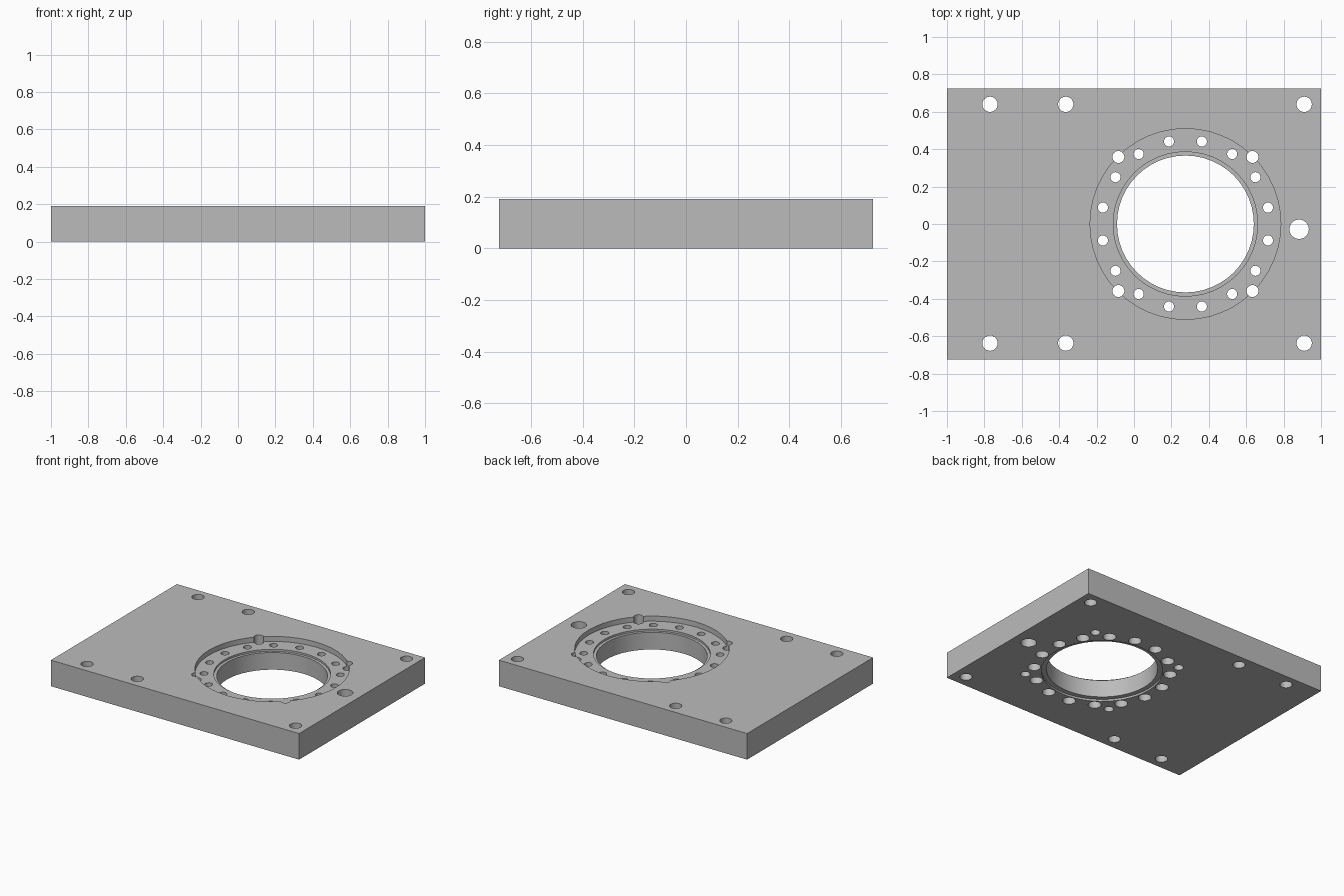
import bpy
import math

TOP = 0.19
FLOOR = 0.153          # floor of the top recess
CX = 0.275             # centre of the main bore

cube = bpy.data.objects.get("Cube")
if cube:
    bpy.data.objects.remove(cube, do_unlink=True)

grey = bpy.data.materials.new("plain grey")
grey.use_nodes = True
colour = (0.5, 0.5, 0.5, 1)
grey.diffuse_color = colour
grey.node_tree.nodes["Principled BSDF"].inputs["Base Color"].default_value = colour

# Rectangular base plate
bpy.ops.mesh.primitive_cube_add(size=1, location=(0, 0, TOP / 2))
plate = bpy.context.object
plate.name = "mounting_plate"
plate.scale = (2, 1.45, TOP)
bpy.ops.object.transform_apply(location=True, rotation=False, scale=True)
plate.data.materials.append(grey)


def drill(x, y, radius, low=-0.1, high=TOP + 0.1, sides=24):
    """Cut a round hole between two heights."""
    bpy.ops.mesh.primitive_cylinder_add(
        vertices=sides, radius=radius, depth=high - low,
        location=(x, y, (low + high) / 2))
    cutter = bpy.context.object
    cutter.name = "hole_cutter"
    cutter.hide_render = True
    cutter.data.materials.append(grey)
    mod = plate.modifiers.new("hole", 'BOOLEAN')
    mod.operation = 'DIFFERENCE'
    mod.solver = 'EXACT'
    mod.object = cutter
    bpy.context.view_layer.objects.active = plate
    bpy.ops.object.modifier_apply(modifier=mod.name)
    bpy.data.objects.remove(cutter, do_unlink=True)


def ring(count, start, distance, **hole):
    """Drill holes evenly around the main bore."""
    for i in range(count):
        a = math.radians(start + 360 * i / count)
        drill(CX + distance * math.cos(a), distance * math.sin(a), **hole)


# Main bore with wide top recess and shallow steps above and below
drill(CX, 0, 0.51, low=FLOOR, sides=48)
drill(CX, 0, 0.386, low=FLOOR - 0.014, sides=48)
drill(CX, 0, 0.366, sides=48)
drill(CX, 0, 0.4, high=0.014, sides=48)

# Ring of bolt holes, counterbored from below
ring(16, 11.25, 0.45, radius=0.027)
ring(16, 11.25, 0.45, radius=0.043, high=0.08)

# Dowel holes on the recess edge
ring(4, 45, 0.507, radius=0.032)

# Plate fixing holes and the single larger hole
for x in (-0.77, -0.365, 0.91):
    for y in (-0.637, 0.64):
        drill(x, y, 0.041)
drill(0.883, -0.028, 0.052)

# Smooth bores with crisp rims
bpy.ops.object.select_all(action='DESELECT')
plate.select_set(True)
bpy.context.view_layer.objects.active = plate
bpy.ops.object.shade_smooth_by_angle(angle=math.radians(30))
